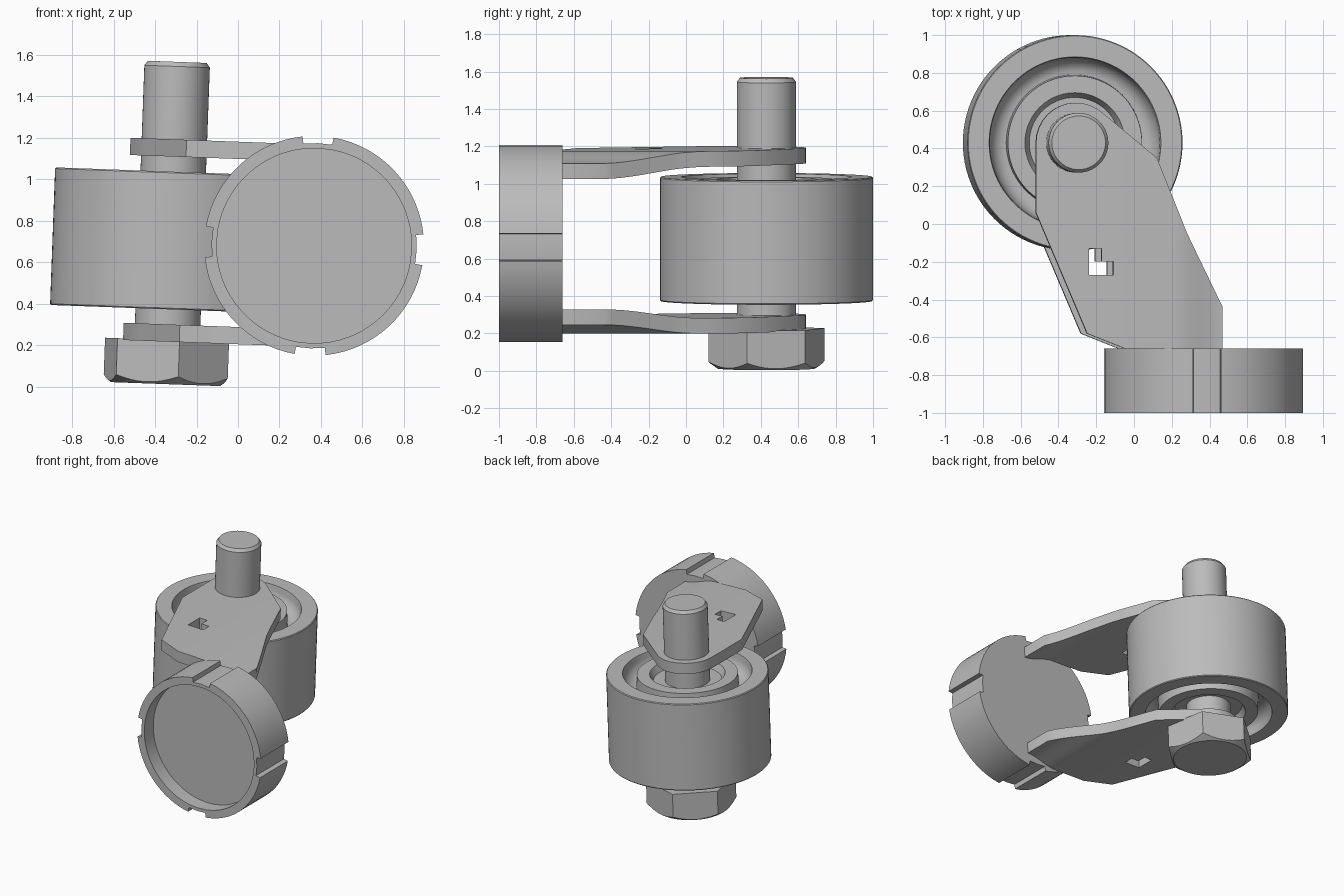
import bpy, bmesh
from math import sin, cos, pi, radians
from mathutils import Matrix, Vector

cube = bpy.data.objects.get("Cube")
if cube:
    bpy.data.objects.remove(cube, do_unlink=True)

steel = bpy.data.materials.new("grey_steel")
steel.use_nodes = True
steel.diffuse_color = (0.5, 0.5, 0.5, 1)
steel.node_tree.nodes["Principled BSDF"].inputs["Base Color"].default_value = (0.5, 0.5, 0.5, 1)

# Everything is built around the cup axis, then leaned slightly about y
LEAN = Matrix.Translation((0.367, 0, 0.68)) @ Matrix.Rotation(radians(2.1), 4, 'Y')
AXLE = Matrix.Translation((-0.692, 0.43, 0))


def finish(bm, name, place=Matrix()):
    bmesh.ops.transform(bm, matrix=LEAN @ place, verts=bm.verts)
    bmesh.ops.recalc_face_normals(bm, faces=bm.faces)
    mesh = bpy.data.meshes.new(name)
    bm.to_mesh(mesh)
    bm.free()
    mesh.materials.append(steel)
    ob = bpy.data.objects.new(name, mesh)
    bpy.context.collection.objects.link(ob)
    bpy.ops.object.select_all(action='DESELECT')
    ob.select_set(True)
    bpy.context.view_layer.objects.active = ob
    bpy.ops.object.shade_smooth_by_angle(angle=radians(30))
    return ob


def loft(rings, closed=False):
    """Bridge rings of points; cap the two ends unless the rings form a loop."""
    bm = bmesh.new()
    loops = [[bm.verts.new(p) for p in ring] for ring in rings]
    pairs = list(zip(loops, loops[1:]))
    if closed:
        pairs.append((loops[-1], loops[0]))
    else:
        bm.faces.new(loops[0])
        bm.faces.new(loops[-1])
    for a, b in pairs:
        for i in range(len(a)):
            j = (i + 1) % len(a)
            bm.faces.new((a[i], a[j], b[j], b[i]))
    return bm


def circle(r, z, n=72):
    return [(r * cos(2 * pi * i / n), r * sin(2 * pi * i / n), z) for i in range(n)]


# Cup: notched rim, shallow recess in the front, closed back
outline = []
half = radians(8.1)
for q in range(4):
    mid = q * pi / 2
    outline += [(mid - half, 0.495), (mid, 0.495), (mid + half, 0.495)]
    steps = 16
    for i in range(steps + 1):
        outline.append((mid + half + (pi / 2 - 2 * half) * i / steps, 0.53))


def cup_ring(y, r=None):
    return [((r or ro) * cos(a), y, (r or ro) * sin(a)) for a, ro in outline]


bm = loft([cup_ring(-0.66), cup_ring(-1), cup_ring(-1, 0.47), cup_ring(-0.89, 0.47)])
bmesh.ops.remove_doubles(bm, verts=bm.verts, dist=1e-5)
finish(bm, "cup")

# Wheel: flat rim, rounded groove and recessed hub on both faces
half_profile = [(0.565, 0.332), (0.455, 0.332)]
for i in range(9):
    t = pi / 2 * i / 8
    half_profile.append((0.36 + 0.09 * cos(t), 0.31 - 0.1 * sin(t)))
half_profile += [(0.355, 0.32), (0.265, 0.32), (0.24, 0.27), (0.15, 0.27)]
profile = [(0.57, 0.326)] + half_profile
profile += [(r, -z) for r, z in reversed(profile)]
finish(loft([circle(r, z, 96) for r, z in profile], closed=True), "wheel", AXLE)

# Bolt shank with a chamfered tip
shank = [(0.158, -0.5), (0.158, 0.84), (0.142, 0.862)]
finish(loft([circle(r, z) for r, z in shank]), "bolt_shank", AXLE)

# Hexagonal bolt head, its lower corners turned off by a cone
TURN, APOTHEM, N = radians(41), 0.274, 72
top, edge, base = [], [], []
for i in range(N):
    a = 2 * pi * i / N
    r = APOTHEM / cos((a % (pi / 3)) - pi / 6)
    c, s = cos(a + TURN), sin(a + TURN)
    top.append((r * c, r * s, -0.48))
    edge.append((r * c, r * s, -0.693 + (r - 0.262) * 0.7))
    base.append((0.262 * c, 0.262 * s, -0.693))
finish(loft([top, edge, base]), "bolt_head", AXLE)

# Fork arms: tapered plate, rounded at the axle, bent in along one side
plate = [(-0.433, -0.66), (0.087, -0.66), (0.087, -0.44), (-0.103, -0.05), (-0.263, 0.35)]
for i in range(13):
    a = radians(48 + 132 * i / 12)
    plate.append((-0.692 + 0.212 * cos(a), 0.43 + 0.212 * sin(a)))
plate += [(-0.904, 0.06), (-0.633, -0.58)]
HOLE_X = (-0.623, -0.558, -0.495)
HOLE_Y = (-0.27, -0.198, -0.13)
BEND_START, BEND_WIDTH, BEND_DEPTH = -0.17, 0.257, 0.056


def in_hole(p):
    foot = HOLE_X[0] < p.x < HOLE_X[2] and HOLE_Y[0] < p.y < HOLE_Y[1]
    stem = HOLE_X[0] < p.x < HOLE_X[1] and HOLE_Y[0] < p.y < HOLE_Y[2]
    return foot or stem


def fork_arm(name, side):
    bm = bmesh.new()
    bm.faces.new([bm.verts.new((x, y, 0.405)) for x, y in plate])
    # Cut lines for the L-shaped slot and the bend
    cuts = [((x, 0, 0), (1, 0, 0)) for x in HOLE_X]
    cuts += [((0, y, 0), (0, 1, 0)) for y in HOLE_Y]
    cuts += [((BEND_START + BEND_WIDTH * i / 10, 0, 0), (1, 0, 0)) for i in range(10)]
    for co, no in cuts:
        bmesh.ops.bisect_plane(bm, geom=bm.verts[:] + bm.edges[:] + bm.faces[:],
                               plane_co=co, plane_no=no, dist=1e-5)
    slot = [f for f in bm.faces if in_hole(f.calc_center_median())]
    bmesh.ops.delete(bm, geom=slot, context='FACES')
    # Thicken
    made = bmesh.ops.extrude_face_region(bm, geom=bm.faces[:], use_keep_orig=True)["geom"]
    raised = [v for v in made if isinstance(v, bmesh.types.BMVert)]
    bmesh.ops.translate(bm, verts=raised, vec=Vector((0, 0, 0.083)))
    # Bend towards the cup, then flip for the lower arm
    for v in bm.verts:
        t = min(max((v.co.x - BEND_START) / BEND_WIDTH, 0), 1)
        v.co.z = side * (v.co.z - BEND_DEPTH * t * t * (3 - 2 * t))
    finish(bm, name)


fork_arm("upper_fork_arm", 1)
fork_arm("lower_fork_arm", -1)
